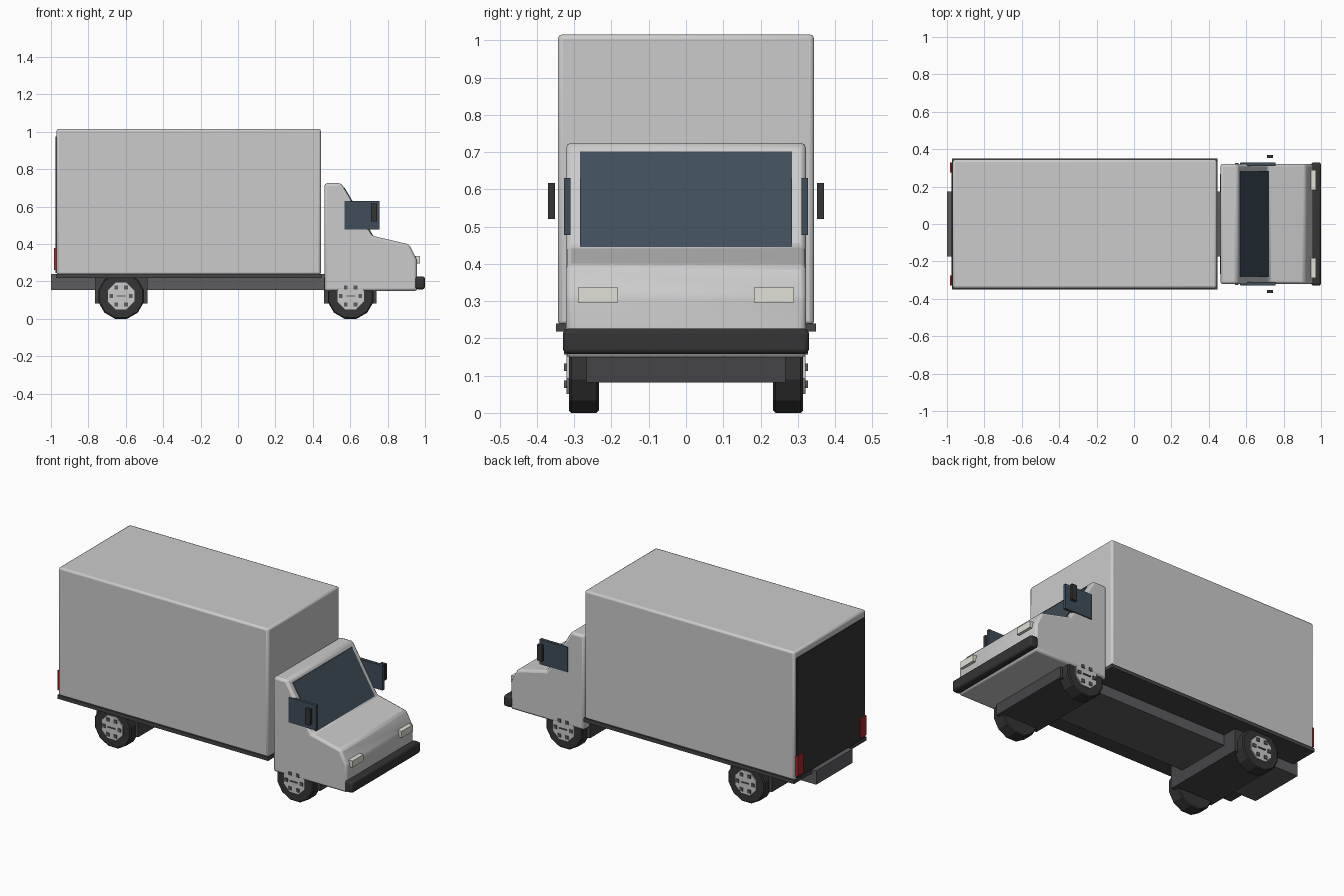
import bpy, bmesh, math
from mathutils import Matrix

if "Cube" in bpy.data.objects:
    bpy.data.objects.remove(bpy.data.objects["Cube"])


def material(name, r, g, b):
    m = bpy.data.materials.new(name)
    m.diffuse_color = (r, g, b, 1)
    m.use_nodes = True
    m.node_tree.nodes["Principled BSDF"].inputs["Base Color"].default_value = m.diffuse_color
    return m


GLASS = material("glass", 0.05, 0.075, 0.10)
BLACK = material("black_plastic", 0.035, 0.035, 0.035)
FRAME = material("frame_grey", 0.11, 0.11, 0.12)
DARK = material("dark_grey", 0.06, 0.06, 0.065)
RED = material("red_lamp", 0.40, 0.02, 0.02)
LAMP = material("head_lamp", 0.75, 0.75, 0.68)


def finish(name, bm, mat=None, bevel=0, segments=2):
    bmesh.ops.recalc_face_normals(bm, faces=bm.faces)
    me = bpy.data.meshes.new(name)
    bm.to_mesh(me)
    bm.free()
    ob = bpy.data.objects.new(name, me)
    bpy.context.collection.objects.link(ob)
    if mat:
        me.materials.append(mat)
    if bevel:
        mod = ob.modifiers.new("bevel", 'BEVEL')
        mod.width, mod.segments = bevel, segments
        mod.limit_method = 'ANGLE'
        mod.angle_limit = math.radians(15)
    return ob


def add_box(bm, x, y, z):
    c = [(a + b) / 2 for a, b in (x, y, z)]
    s = [b - a for a, b in (x, y, z)]
    bmesh.ops.create_cube(bm, size=1, matrix=Matrix.Translation(c) @ Matrix.Diagonal((*s, 1)))


def box(name, x, y, z, mat=None, bevel=0):
    bm = bmesh.new()
    add_box(bm, x, y, z)
    return finish(name, bm, mat, bevel)


def pair(name, x, y, z, mat=None, bevel=0):
    # Same box on both sides of the truck
    box(name + "_right", x, (-y[1], -y[0]), z, mat, bevel)
    box(name + "_left", x, y, z, mat, bevel)


def extrude_profile(name, pts, half, mat=None, bevel=0):
    # Side profile in x/z, extruded across the width
    bm = bmesh.new()
    f = bm.faces.new([bm.verts.new((x, -half, z)) for x, z in pts])
    new = bmesh.ops.extrude_face_region(bm, geom=[f])["geom"]
    bmesh.ops.translate(bm, vec=(0, 2 * half, 0),
                        verts=[v for v in new if isinstance(v, bmesh.types.BMVert)])
    return finish(name, bm, mat, bevel)


# Cargo body
box("cargo_box", (-0.97, 0.443), (-0.344, 0.344), (0.235, 1.016), None, 0.012)
box("cargo_floor_trim", (-0.972, 0.447), (-0.349, 0.349), (0.218, 0.24), DARK)
box("rear_door", (-0.976, -0.96), (-0.325, 0.325), (0.245, 0.975), BLACK)
pair("tail_lamp", (-0.984, -0.965), (0.275, 0.33), (0.26, 0.38), RED)

# Chassis and axle housings
box("chassis", (-1.0, 0.62), (-0.175, 0.175), (0.155, 0.24), FRAME)
box("rear_axle_housing", (-0.765, -0.485), (-0.267, 0.267), (0.082, 0.222), DARK)
box("front_axle_housing", (0.46, 0.74), (-0.267, 0.267), (0.082, 0.222), DARK)

# Cab with sloping windscreen and hood
extrude_profile("cab", [(0.462, 0.148), (0.462, 0.725), (0.552, 0.725), (0.718, 0.444),
                        (0.915, 0.398), (0.957, 0.315), (0.959, 0.148)], 0.322, None, 0.014)
extrude_profile("windscreen", [(0.569, 0.702), (0.732, 0.430), (0.715, 0.430), (0.552, 0.702)],
                0.284, GLASS)
pair("side_window", (0.57, 0.756), (0.31, 0.328), (0.478, 0.63), GLASS)
pair("mirror", (0.71, 0.744), (0.352, 0.37), (0.52, 0.617), BLACK)
pair("headlamp", (0.945, 0.974), (0.183, 0.29), (0.296, 0.336), LAMP)
box("front_bumper", (0.948, 1.0), (-0.33, 0.33), (0.158, 0.226), BLACK, 0.012)


def disc(name, n, r, x, y0, y1, mat=None, bevel=0):
    bm = bmesh.new()
    m = (Matrix.Translation((x, (y0 + y1) / 2, 0.122)) @ Matrix.Rotation(math.pi / 2, 4, 'X')
         @ Matrix.Rotation(math.pi / n, 4, 'Z'))
    bmesh.ops.create_cone(bm, cap_ends=True, segments=n, radius1=r, radius2=r,
                          depth=abs(y1 - y0), matrix=m)
    ob = finish(name, bm, mat)
    if bevel:
        mod = ob.modifiers.new("bevel", 'BEVEL')
        mod.width, mod.segments, mod.angle_limit = bevel, 1, math.radians(50)
        mod.limit_method = 'ANGLE'


# Wheels: faceted tyre, octagonal hub, six bolts and a centre bar
for axle, x in (("front", 0.602), ("rear", -0.625)):
    for side, s in (("right", -1), ("left", 1)):
        tag = f"{axle}_{side}"
        disc(tag + "_tyre", 12, 0.126, x, s * 0.234, s * 0.314, BLACK, 0.006)
        disc(tag + "_hub", 8, 0.077, x, s * 0.25, s * 0.321)
        bm = bmesh.new()
        y = sorted((s * 0.31, s * 0.327))
        for i in range(6):
            a = i * math.pi / 3
            cx, cz = x + 0.052 * math.cos(a), 0.122 + 0.052 * math.sin(a)
            add_box(bm, (cx - 0.01, cx + 0.01), y, (cz - 0.01, cz + 0.01))
        add_box(bm, (x - 0.025, x + 0.025), y, (0.119, 0.125))
        finish(tag + "_bolts", bm, FRAME)

# Smooth the rounded body panels only
bpy.ops.object.select_all(action='DESELECT')
for name in ("cargo_box", "cab", "front_bumper"):
    ob = bpy.data.objects[name]
    ob.select_set(True)
    bpy.context.view_layer.objects.active = ob
bpy.ops.object.shade_smooth_by_angle(angle=math.radians(30))
